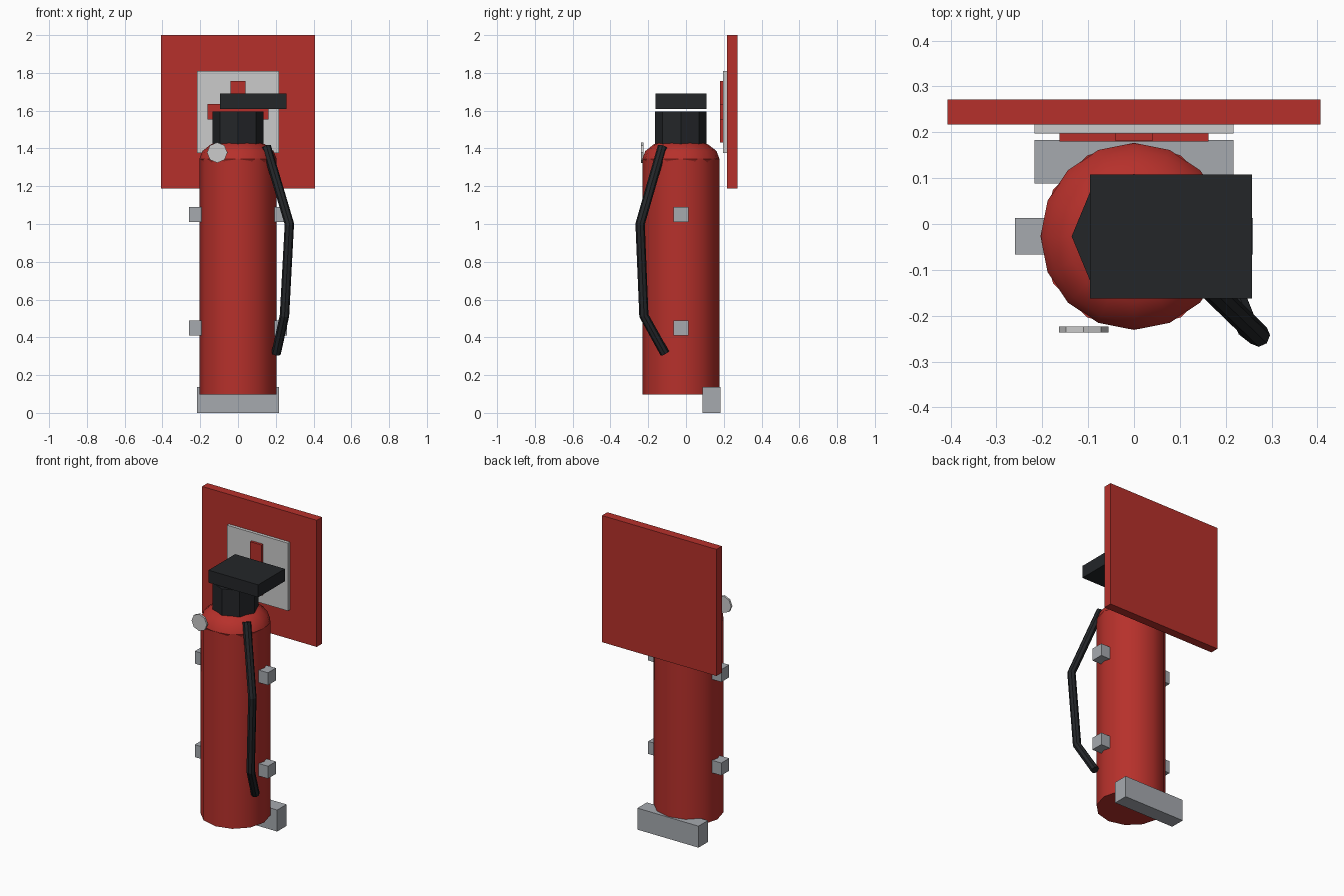
import bpy
import math

if "Cube" in bpy.data.objects:
    bpy.data.objects.remove(bpy.data.objects["Cube"])


def material(name, rgb):
    m = bpy.data.materials.new(name)
    m.diffuse_color = (*rgb, 1)
    m.use_nodes = True
    m.node_tree.nodes["Principled BSDF"].inputs["Base Color"].default_value = m.diffuse_color
    return m


RED = material("red_paint", (0.47, 0.03, 0.024))
BLACK = material("black_rubber", (0.017, 0.019, 0.022))
STEEL = material("steel", (0.38, 0.40, 0.43))
PALE = material("pale_grey", (0.75, 0.76, 0.78))
CY = -0.027  # y of the bottle axis


def finish(name, mat, smooth=None):
    ob = bpy.context.object
    ob.name = name
    ob.data.materials.append(mat)
    if smooth:
        bpy.ops.object.shade_smooth_by_angle(angle=math.radians(smooth))
    return ob


def box(name, x, y, z, mat):
    """Box from (min, max) ranges on each axis."""
    bpy.ops.mesh.primitive_cube_add(size=1, location=[sum(r) / 2 for r in (x, y, z)])
    bpy.context.object.scale = [r[1] - r[0] for r in (x, y, z)]
    bpy.ops.object.transform_apply(location=False, rotation=False, scale=True)
    return finish(name, mat)


def cylinder(name, sides, radius, depth, loc, mat, rot=(0, 0, 0), smooth=None):
    bpy.ops.mesh.primitive_cylinder_add(vertices=sides, radius=radius, depth=depth,
                                        location=loc, rotation=rot)
    return finish(name, mat, smooth)


# Bottle body and domed shoulder
cylinder("bottle", 12, 0.204, 1.25, (0, CY, 0.723), RED, smooth=40)
bpy.ops.mesh.primitive_uv_sphere_add(segments=16, ring_count=8, radius=0.204,
                                     location=(0, CY, 1.345))
bpy.context.object.scale.z = 0.53
bpy.ops.object.transform_apply(location=False, rotation=False, scale=True)
finish("shoulder", RED, smooth=40)

# Valve neck and handle
cylinder("neck", 8, 0.136, 0.18, (0, CY, 1.506), BLACK)
box("handle", (-0.096, 0.257), (-0.162, 0.108), (1.61, 1.69), BLACK)

# Pressure gauge
cylinder("gauge", 8, 0.054, 0.013, (-0.11, -0.2305, 1.378), PALE,
         rot=(math.pi / 2, 0, 0))

# Bracket clips on both sides
for side, s in (("left", -1), ("right", 1)):
    for level, z in (("lower", 0.45), ("upper", 1.05)):
        box(f"clip_{side}_{level}", sorted((s * 0.18, s * 0.26)),
            (CY - 0.04, CY + 0.04), (z - 0.04, z + 0.04), STEEL)

# Rear foot
box("foot", (-0.217, 0.217), (0.088, 0.183), (0, 0.138), STEEL)

# Wall sign: backboard, panel and cross
box("sign_board", (-0.407, 0.407), (0.217, 0.272), (1.187, 2.0), RED)
box("sign_panel", (-0.217, 0.217), (0.197, 0.218), (1.375, 1.81), PALE)
box("cross_upright", (-0.04, 0.04), (0.181, 0.198), (1.431, 1.757), RED)
box("cross_bar", (-0.162, 0.162), (0.1805, 0.198), (1.554, 1.636), RED)

# Hose: bevelled path turned into a mesh
path = [(0.15, -0.125, 1.41), (0.272, -0.243, 1.0),
        (0.246, -0.223, 0.515), (0.202, -0.112, 0.315)]
curve = bpy.data.curves.new("hose", "CURVE")
curve.dimensions = "3D"
curve.bevel_depth = 0.025
curve.bevel_resolution = 2
curve.use_fill_caps = True
spline = curve.splines.new("POLY")
spline.points.add(len(path) - 1)
for p, co in zip(spline.points, path):
    p.co = (*co, 1)
hose = bpy.data.objects.new("hose", curve)
bpy.context.collection.objects.link(hose)
bpy.ops.object.select_all(action="DESELECT")
hose.select_set(True)
bpy.context.view_layer.objects.active = hose
bpy.ops.object.convert(target="MESH")
bpy.ops.object.shade_flat()
finish("hose", BLACK)
